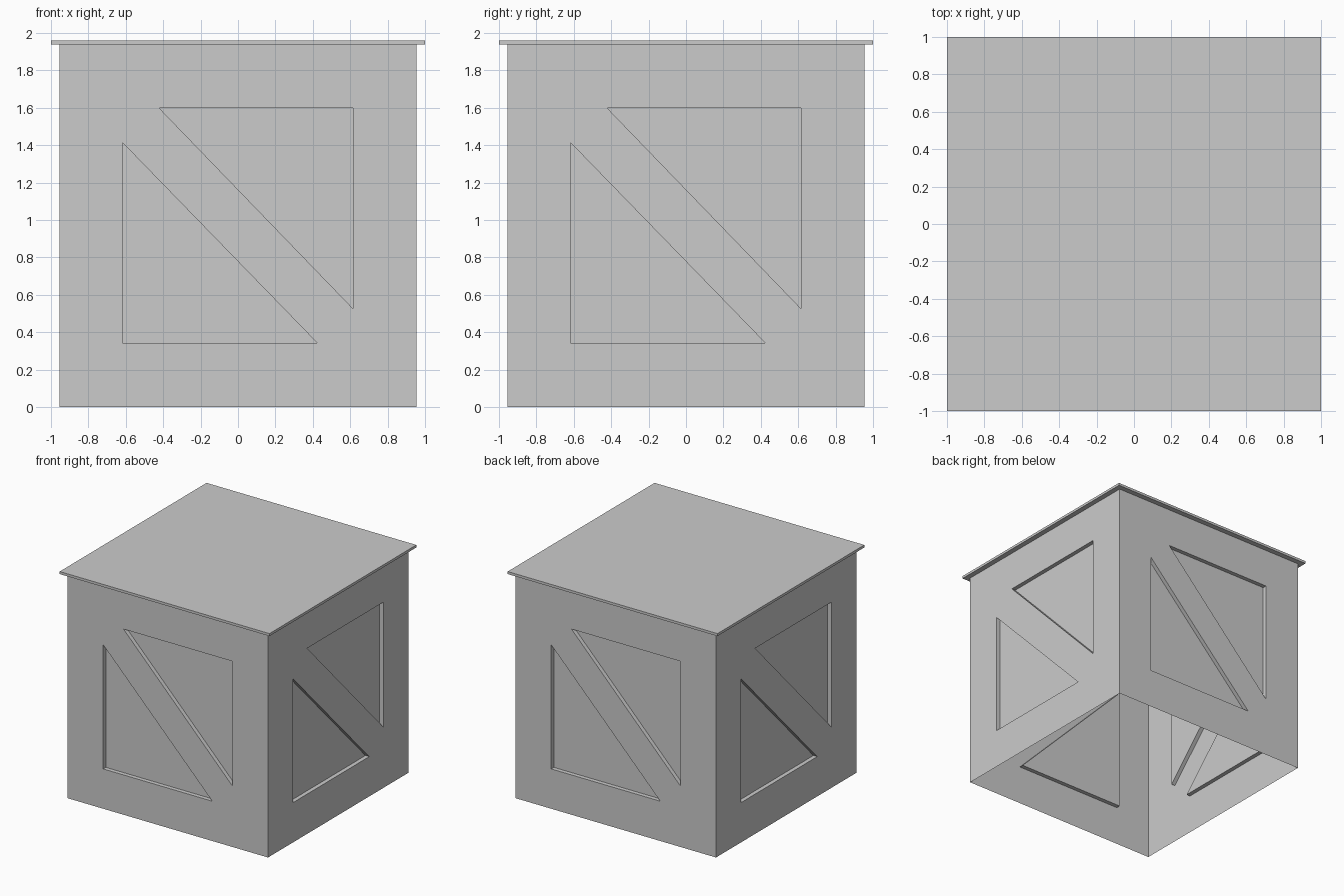
import bpy, bmesh
from math import pi
from mathutils import Matrix, Vector

if "Cube" in bpy.data.objects:
    bpy.data.objects.remove(bpy.data.objects["Cube"])

HALF, TOP, DEPTH = 0.955, 1.937, 0.036

# Front wall layout as (x, z): outer square, lower triangle, upper triangle
square = [(-HALF, 0), (HALF, 0), (HALF, TOP), (-HALF, TOP)]
lower = [(-0.617, 0.343), (0.423, 0.343), (-0.617, 1.413)]
upper = [(0.615, 1.6), (-0.423, 1.6), (0.615, 0.526)]


def add_wall(bm, turn):
    """One single-skin wall with two triangular panels pressed inward."""
    rot = Matrix.Rotation(turn, 3, 'Z')

    def verts(points, inset=0.0):
        return [bm.verts.new(rot @ Vector((x, -HALF + inset, z))) for x, z in points]

    a, b, c, d = verts(square)
    p, q = verts(lower), verts(upper)
    # frame and diagonal brace around the two openings
    for loop in ((a, b, p[1], p[0]), (a, p[0], p[2], d),
                 (p[1], q[2], q[1], p[2]), (b, c, q[0], q[2]),
                 (c, d, q[1], q[0]), (b, q[2], p[1]), (d, p[2], q[1])):
        bm.faces.new(loop)
    # recess sides and recessed panels
    for rim, points in ((p, lower), (q, upper)):
        floor = verts(points, DEPTH)
        bm.faces.new(floor)
        for i in range(3):
            j = (i + 1) % 3
            bm.faces.new((rim[i], rim[j], floor[j], floor[i]))


def make_object(name, bm):
    mesh = bpy.data.meshes.new(name)
    bm.to_mesh(mesh)
    bm.free()
    obj = bpy.data.objects.new(name, mesh)
    bpy.context.collection.objects.link(obj)
    return obj


# Box walls, open at the bottom
bm = bmesh.new()
for k in range(4):
    add_wall(bm, k * pi / 2)
bmesh.ops.remove_doubles(bm, verts=bm.verts, dist=1e-4)
make_object("box_walls", bm)

# Overhanging lid
bm = bmesh.new()
bmesh.ops.create_cube(bm, size=1)
bmesh.ops.scale(bm, vec=(2, 2, 0.022), verts=bm.verts)
bmesh.ops.translate(bm, vec=(0, 0, TOP + 0.011), verts=bm.verts)
make_object("lid", bm)
